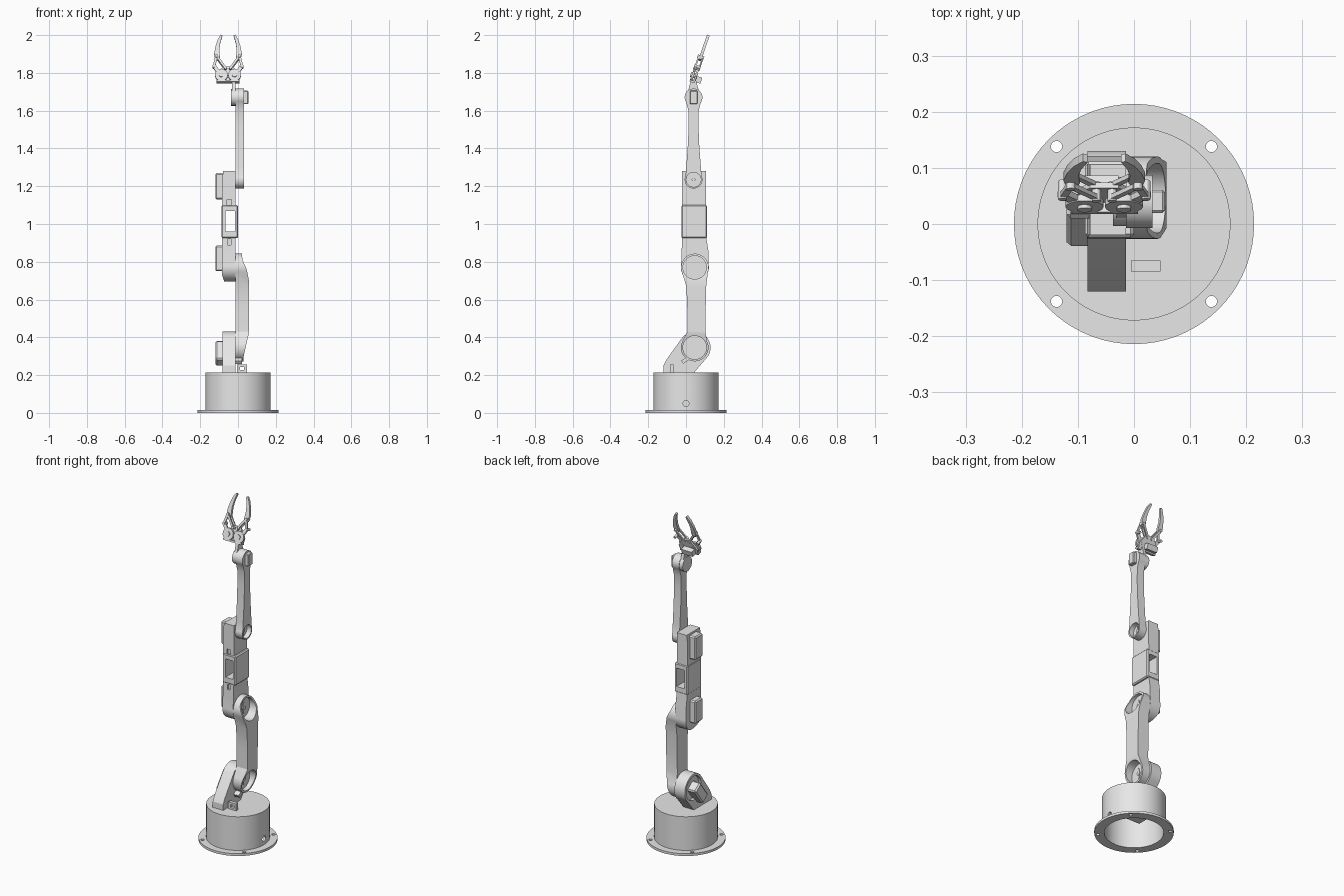
import bpy, bmesh
from math import sin, cos, radians
from mathutils import Matrix, Vector

default_cube = bpy.data.objects.get("Cube")
if default_cube:
    bpy.data.objects.remove(default_cube, do_unlink=True)

grey = bpy.data.materials.new("light_grey")
grey.use_nodes = True
grey.diffuse_color = (0.8, 0.8, 0.8, 1)
grey.node_tree.nodes["Principled BSDF"].inputs["Base Color"].default_value = (0.8, 0.8, 0.8, 1)
parts = []


def prism(name, outline, axis, low, high):
    """Extrude a flat outline along an axis; outline uses the two other axes in order."""
    place = {"x": lambda a, b: (low, a, b),
             "y": lambda a, b: (a, low, b),
             "z": lambda a, b: (a, b, low)}[axis]
    bm = bmesh.new()
    face = bm.faces.new([bm.verts.new(place(a, b)) for a, b in outline])
    made = bmesh.ops.extrude_face_region(bm, geom=[face])["geom"]
    shift = Vector([high - low if axis == name_ else 0 for name_ in "xyz"])
    bmesh.ops.translate(bm, vec=shift, verts=[v for v in made if isinstance(v, bmesh.types.BMVert)])
    bmesh.ops.recalc_face_normals(bm, faces=bm.faces)
    mesh = bpy.data.meshes.new(name)
    bm.to_mesh(mesh)
    bm.free()
    mesh.materials.append(grey)
    obj = bpy.data.objects.new(name, mesh)
    bpy.context.collection.objects.link(obj)
    parts.append(obj)
    return obj


def arc(a, b, radius, start=0, end=360, steps=40):
    count = steps if end - start == 360 else steps + 1
    angles = [radians(start + (end - start) * i / steps) for i in range(count)]
    return [(a + radius * cos(t), b + radius * sin(t)) for t in angles]


def disc(name, axis, a, b, radius, low, high, steps=40):
    return prism(name, arc(a, b, radius, steps=steps), axis, low, high)


def rect(a, b, c, d):
    return [(a, c), (b, c), (b, d), (a, d)]


def box(name, x0, x1, y0, y1, z0, z1):
    return prism(name, rect(y0, y1, z0, z1), "x", x0, x1)


def apply_last(obj):
    bpy.context.view_layer.objects.active = obj
    bpy.ops.object.modifier_apply(modifier=obj.modifiers[-1].name)


def carve(obj, cutter, operation="DIFFERENCE"):
    cutter.hide_render = True
    mod = obj.modifiers.new("carve", "BOOLEAN")
    mod.operation, mod.object = operation, cutter
    apply_last(obj)
    parts.remove(cutter)
    bpy.data.objects.remove(cutter, do_unlink=True)


def chamfer(obj, width):
    mod = obj.modifiers.new("chamfer", "BEVEL")
    mod.width, mod.segments = width, 1
    apply_last(obj)


def horn(name, y, z, x, size):
    """Diamond servo horn with a round boss."""
    prism(name, [(y - size / 3, z), (y, z - size), (y + size / 3, z), (y, z + size)], "x", x, x + .006)
    disc(name + "_boss", "x", y, z, size / 3, x, x + .009, 20)


# Base: flange and hollow drum
flange = disc("base_flange", "z", 0, 0, .214, 0, .014, 72)
drum = disc("base_drum", "z", 0, 0, .172, .005, .215, 72)
for part, top in ((flange, .1), (drum, .2)):
    carve(part, disc("cavity", "z", 0, 0, .16, -.1, top, 72))
for sx in (-1, 1):
    for sy in (-1, 1):
        carve(flange, disc("screw_hole", "z", sx * .138, sy * .138, .01, -.1, .1, 20))
carve(drum, disc("cable_hole", "x", 0, .05, .016, .1, .25, 20))
box("base_servo", -.07, .05, -.04, .04, .1, .205)

# Shoulder bracket with sloping foot, and its tilted servo
shoulder = prism("shoulder_bracket",
                 [(.04, .21)] + arc(.046, .346, .084, -45, 143) + [(-.105, .28), (-.12, .25), (-.12, .21)],
                 "x", -.083, -.014)
carve(shoulder, disc("recess", "x", .046, .346, .07, -.2, -.066))
servo = box("shoulder_servo", -.12, -.06, -.033, .033, -.062, .062)
chamfer(servo, .008)
servo.matrix_world = Matrix.Translation((0, .02, .315)) @ Matrix.Rotation(radians(-37), 4, "X")
disc("shoulder_axle", "x", .046, .346, .05, -.03, .004)

# Cable loop on the base and clip on the arm
loop = box("cable_loop", -.005, .047, -.085, -.065, .21, .256)
carve(loop, box("slot", .01, .033, -.1, 0, .226, .243))
clip = box("cable_clip", -.012, .022, -.018, .018, -.01, .01)
clip.matrix_world = Matrix.Translation((0, -.005, .278)) @ Matrix.Rotation(radians(35), 4, "X")

# Lower arm: side outline intersected with front outline
lower_arm = prism("lower_arm",
                  arc(.046, .346, .073, -205, 25) + [(.102, .43), (.104, .55), (.107, .67)]
                  + arc(.047, .77, .073, -20, 200) + [(.002, .67), (.007, .55), (.007, .43)],
                  "x", -.014, .059)
carve(lower_arm, prism("front_shape",
                       [(-.03, .25), (.026, .25), (.03, .3), (.058, .425), (.058, .7), (.046, .76),
                        (.024, .81), (.018, .86), (-.03, .86)], "y", -.2, .3), "INTERSECT")
for z in (.346, .77):
    carve(lower_arm, disc("recess", "x", .046, z, .062, .002, .2))
    horn("lower_arm_horn_" + ("bottom" if z < .5 else "top"), .046, z, .001, .035)

# Middle link: tapered body, collar, window and two servos
middle = prism("middle_link",
               arc(.047, .77, .074, -190, 10) + [(.118, .86), (.108, .925), (.106, 1.28), (-.02, 1.28), (-.02, .925)]
               + [(-.024, .84)], "x", -.084, -.014)
carve(middle, prism("front_shape",
                    [(-.068, .68), (0, .68), (0, 1.3), (-.075, 1.3), (-.084, 1.24), (-.084, .73)],
                    "y", -.2, .3), "INTERSECT")
collar = box("middle_collar", -.087, 0, -.024, .111, .925, 1.1)
chamfer(collar, .006)
for part in (middle, collar):
    carve(part, box("window", -.067, -.015, -.2, .3, .96, 1.07))
carve(middle, box("front_notch", -.058, -.034, -.1, -.01, 1.1, 1.13))
carve(middle, box("front_slot", -.055, -.038, -.1, -.01, .89, .92))
for name, low, high in (("elbow_servo", .75, .885), ("forearm_servo", 1.13, 1.27)):
    chamfer(box(name, -.12, -.07, .01, .082, low, high), .007)
disc("elbow_axle", "x", .047, .77, .05, -.03, .003)

# Forearm with waist, bottom recess and wrist servo
forearm = prism("forearm",
                arc(.04, 1.235, .047, -205, 25) + [(.078, 1.31), (.07, 1.42), (.066, 1.52), (.067, 1.6)]
                + arc(.04, 1.67, .047, -35, 215) + [(.013, 1.6), (.014, 1.52), (.01, 1.42), (.002, 1.31)],
                "x", -.014, .033)
carve(forearm, disc("recess", "x", .04, 1.235, .039, .004, .2))
horn("forearm_horn", .04, 1.235, .003, .03)
disc("forearm_axle", "x", .04, 1.235, .035, -.03, .003)
chamfer(box("wrist_servo", .02, .055, .02, .061, 1.635, 1.706), .004)

# Wrist hub and neck
disc("wrist_hub", "x", .04, 1.67, .044, -.037, -.012)
prism("wrist_neck", [(.008, 1.69), (.072, 1.69), (.052, 1.765), (.026, 1.765)], "x", -.031, -.013)

# Gripper, built upright around its own origin and then tilted back
tilt = Matrix.Translation((-.053, .032, 1.745)) @ Matrix.Rotation(radians(-18.8), 4, "X")
first = len(parts)


def bar(name, start, end, width, low, high):
    a, b = Vector(start), Vector(end)
    side = (b - a).orthogonal().normalized() * width / 2
    prism(name, [a + side, b + side, b - side, a - side], "y", low, high)


prism("palm_plate", [(-.058, .008), (.058, .008), (.062, .04), (.025, .095), (-.025, .095), (-.062, .04)],
      "y", .002, .012)
box("palm_foot", -.06, .06, -.016, .012, .004, .014)
box("gripper_servo", -.045, .025, .01, .042, .012, .045)
for side, label in ((-1, "right"), (1, "left")):
    def at(x, z):
        return (side * x, z)

    disc(label + "_gear", "y", side * .035, .042, .034, -.016, -.004, 16)
    disc(label + "_gear_cap", "y", side * .035, .042, .013, -.022, .014, 16)
    prism(label + "_finger",
          [at(*p) for p in ((.03, .265), (.038, .27), (.054, .243), (.066, .205), (.073, .165), (.068, .135),
                            (.05, .125), (.043, .15), (.046, .19), (.041, .225))], "y", -.008, .007)
    bar(label + "_crank", at(.04, .045), at(.075, .095), .02, -.014, -.003)
    bar(label + "_outer_link", at(.074, .09), at(.06, .15), .013, -.016, -.008)
    for depth, end in ((-.016, "front"), (.007, "back")):
        bar(label + "_inner_link_" + end, at(.014, .082), at(.056, .142), .012, depth, depth + .008)
    for index, (x, z) in enumerate(((.074, .092), (.06, .147), (.014, .082))):
        disc(label + "_pin_" + "abc"[index], "y", side * x, z, .008, -.019, .016, 14)
for obj in parts[first:]:
    obj.matrix_world = tilt

# Smooth round surfaces, keep hard edges
bpy.ops.object.select_all(action="DESELECT")
for obj in parts:
    obj.select_set(True)
bpy.context.view_layer.objects.active = parts[0]
bpy.ops.object.shade_smooth_by_angle(angle=radians(25))
